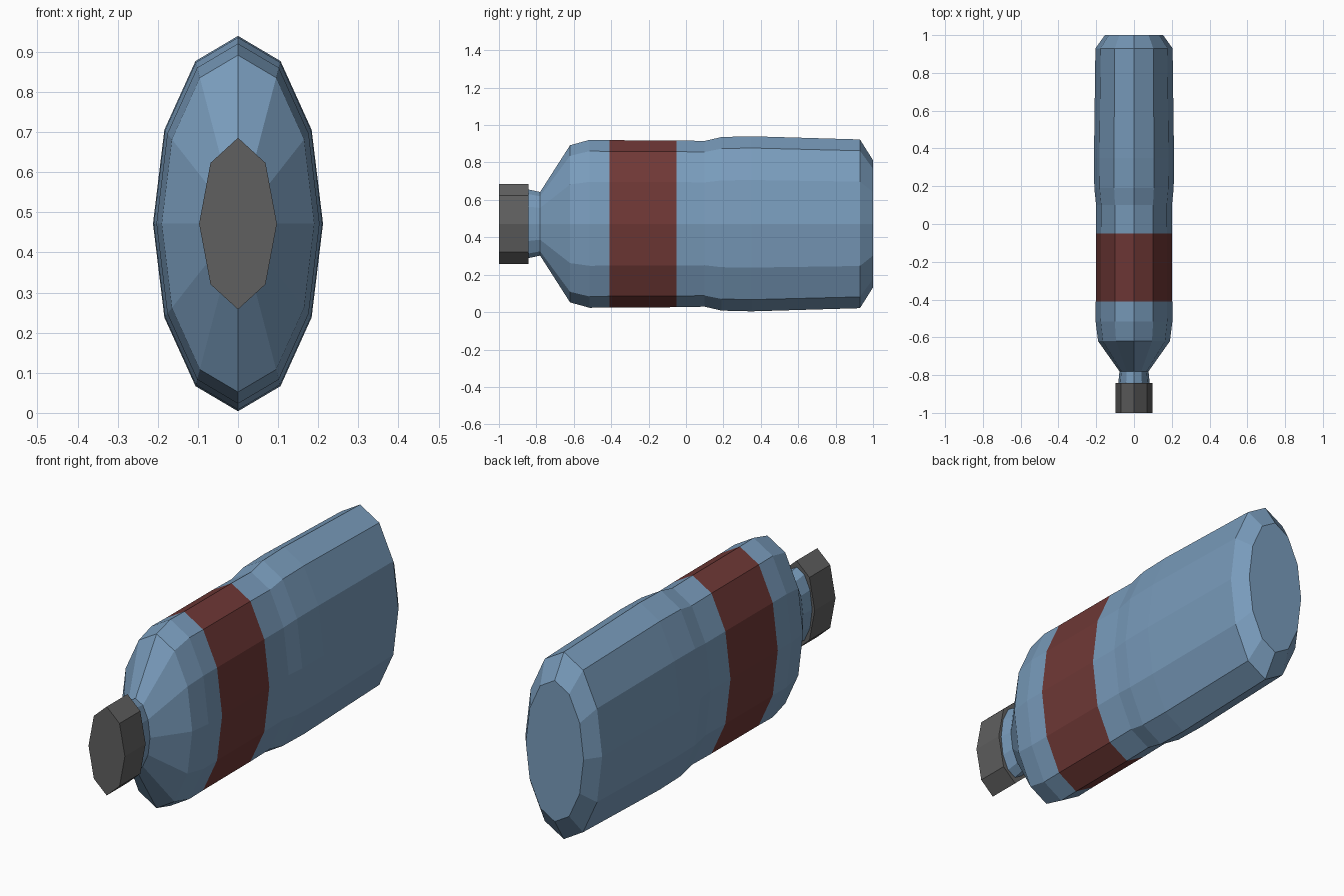
import bpy, bmesh
from math import sin, cos, tau

if "Cube" in bpy.data.objects:
    bpy.data.objects.remove(bpy.data.objects["Cube"])

CZ = 0.472      # height of the bottle's axis
FLAT = 0.453    # width / height ratio of the oval section


def material(name, rgb):
    m = bpy.data.materials.new(name)
    m.diffuse_color = (*rgb, 1)
    m.use_nodes = True
    m.node_tree.nodes["Principled BSDF"].inputs["Base Color"].default_value = m.diffuse_color
    return m


def oval_lathe(name, profile, sides, mats, band=None):
    """Stack oval rings along y from (y, radius) pairs, capped at both ends."""
    bm = bmesh.new()
    rings = [[bm.verts.new((FLAT * r * sin(tau * i / sides), y, CZ + r * cos(tau * i / sides)))
              for i in range(sides)] for y, r in profile]
    for k, (a, b) in enumerate(zip(rings, rings[1:])):
        for i in range(sides):
            j = (i + 1) % sides
            f = bm.faces.new((a[i], a[j], b[j], b[i]))
            f.material_index = 1 if k == band else 0
    bm.faces.new(rings[0])
    bm.faces.new(rings[-1])
    bmesh.ops.recalc_face_normals(bm, faces=bm.faces[:])
    mesh = bpy.data.meshes.new(name)
    bm.to_mesh(mesh)
    bm.free()
    for m in mats:
        mesh.materials.append(m)
    ob = bpy.data.objects.new(name, mesh)
    bpy.context.collection.objects.link(ob)
    return ob


blue = material("blue_plastic", (0.19, 0.33, 0.50))
red = material("red_label", (0.16, 0.04, 0.037))
grey = material("dark_grey", (0.115, 0.115, 0.115))

# Bottle body from neck to base, with the label band coloured in
oval_lathe("bottle_body", [
    (-0.88, 0.183), (-0.84, 0.183), (-0.78, 0.17), (-0.62, 0.42), (-0.515, 0.449),
    (-0.41, 0.447), (-0.05, 0.446), (0.10, 0.443), (0.19, 0.464), (0.35, 0.468),
    (0.93, 0.451), (1.0, 0.34)], 12, [blue, red], band=5)

# Eight-sided screw cap
oval_lathe("bottle_cap", [(-1.0, 0.214), (-0.842, 0.214)], 8, [grey])
